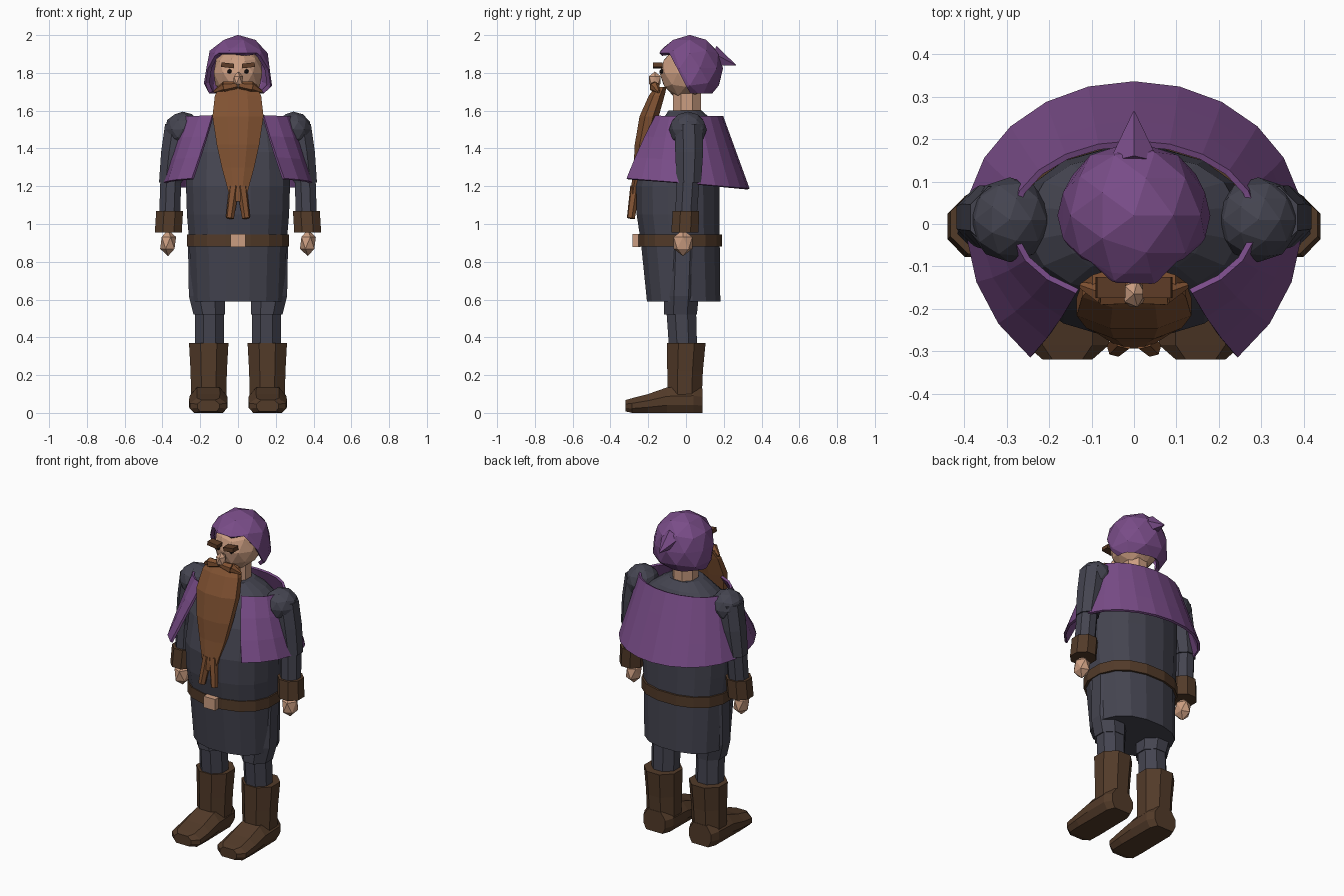
import bpy, bmesh, math
from mathutils import Vector, Matrix

if "Cube" in bpy.data.objects:
    bpy.data.objects.remove(bpy.data.objects["Cube"])


def material(name, rgb):
    m = bpy.data.materials.new(name)
    m.diffuse_color = (*rgb, 1)
    m.use_nodes = True
    m.node_tree.nodes["Principled BSDF"].inputs["Base Color"].default_value = m.diffuse_color
    return m


PURPLE = material("purple_cloth", (0.19, 0.072, 0.245))
SLATE = material("slate_cloth", (0.058, 0.058, 0.08))
LEATHER = material("brown_leather", (0.085, 0.043, 0.022))
HAIR = material("ginger_hair", (0.22, 0.085, 0.032))
BROW = material("dark_hair", (0.11, 0.045, 0.02))
SKIN = material("skin", (0.6, 0.34, 0.22))
BLACK = material("eye_dark", (0.02, 0.015, 0.015))


def finish(name, bm, mat):
    bmesh.ops.recalc_face_normals(bm, faces=bm.faces)
    me = bpy.data.meshes.new(name)
    bm.to_mesh(me)
    bm.free()
    me.materials.append(mat)
    ob = bpy.data.objects.new(name, me)
    bpy.context.collection.objects.link(ob)
    return ob


def loft(name, rings, mat, closed=True):
    """Skin a list of point rings; closed rings also get end caps."""
    bm = bmesh.new()
    vs = [[bm.verts.new(p) for p in r] for r in rings]
    n = len(vs[0])
    for a, b in zip(vs, vs[1:]):
        for i in range(n if closed else n - 1):
            j = (i + 1) % n
            bm.faces.new((a[i], a[j], b[j], b[i]))
    if closed:
        bm.faces.new(vs[0])
        bm.faces.new(vs[-1])
    return finish(name, bm, mat)


def ring(cx, cy, z, rx, ry, n=8, power=1.0):
    def f(v):
        return math.copysign(abs(v) ** power, v)
    return [(cx + rx * f(math.cos(a)), cy + ry * f(math.sin(a)), z)
            for a in (2 * math.pi * (i + 0.5) / n for i in range(n))]


def ball(name, loc, size, mat, sub=2):
    bm = bmesh.new()
    bmesh.ops.create_icosphere(bm, subdivisions=sub, radius=1,
                               matrix=Matrix.Translation(loc) @ Matrix.Diagonal((*size, 1)))
    return finish(name, bm, mat)


def tube(name, p, q, r1, r2, mat, n=6):
    p, q = Vector(p), Vector(q)
    d = q - p
    m = Matrix.Translation((p + q) / 2) @ d.to_track_quat('Z', 'Y').to_matrix().to_4x4()
    bm = bmesh.new()
    bmesh.ops.create_cone(bm, cap_ends=True, segments=n, radius1=r1, radius2=r2,
                          depth=d.length, matrix=m)
    return finish(name, bm, mat)


def box(name, loc, size, mat, tilt=0):
    bm = bmesh.new()
    bmesh.ops.create_cube(bm, size=1, matrix=Matrix.Translation(loc)
                          @ Matrix.Rotation(tilt, 4, 'Y') @ Matrix.Diagonal((*size, 1)))
    return finish(name, bm, mat)


def thicken(ob, t, offset=-1):
    mod = ob.modifiers.new("thickness", 'SOLIDIFY')
    mod.thickness = t
    mod.offset = offset


# Tunic: height, half width, front y, back y
TUNIC = [(0.59, 0.25, -0.21, 0.185), (0.9, 0.262, -0.242, 0.182), (1.05, 0.275, -0.265, 0.182),
         (1.2, 0.28, -0.268, 0.182), (1.38, 0.275, -0.225, 0.18), (1.5, 0.25, -0.165, 0.165),
         (1.56, 0.17, -0.12, 0.13), (1.6, 0.1, -0.095, 0.085)]
loft("tunic", [ring(0, (f + b) / 2, z, w, (b - f) / 2, 16, 0.88) for z, w, f, b in TUNIC], SLATE)
loft("belt", [ring(0, -0.03, z, 0.275, 0.224, 16, 0.88) for z in (0.88, 0.945)], LEATHER)
box("buckle", (0, -0.262, 0.912), (0.08, 0.04, 0.07), SKIN)

# Short cape, open at the front
cape_rows = []
for k in range(4):
    t = k / 3
    row = []
    end = math.radians(152 - 10 * t)
    for i in range(19):
        a = -end + 2 * end * i / 18
        c = math.cos(a)
        ry = 0.185 + 0.14 * t if c > 0 else 0.185 + 0.215 * t
        row.append(((0.285 + 0.105 * t) * math.sin(a), 0.005 + ry * c,
                    1.57 - t * (0.355 + 0.03 * c)))
    cape_rows.append(row)
thicken(loft("cape", cape_rows, PURPLE, closed=False), 0.014, 0)

# Head
loft("neck", [ring(0, 0.005, z, 0.075, 0.08) for z in (1.55, 1.72)], SKIN)
ball("head", (0, 0, 1.8), (0.135, 0.14, 0.14), SKIN)
ball("nose", (0, -0.165, 1.762), (0.03, 0.036, 0.045), SKIN, 1)

# Hood: sphere with a face opening and an open bottom
C = Vector((0, 0.02, 1.825))
bm = bmesh.new()
bmesh.ops.create_icosphere(bm, subdivisions=3 - 1, radius=0.176, matrix=Matrix.Translation(C))


def cut(co, no, clear=False):
    bmesh.ops.bisect_plane(bm, geom=bm.verts[:] + bm.edges[:] + bm.faces[:], plane_co=co,
                           plane_no=no, clear_outer=clear)


slant_co, slant_no = Vector((0, -0.045, 1.82)), Vector((0, -0.21, -0.11)).normalized()
brim_co, brim_no = Vector((0, -0.12, 1.905)), Vector((0, 0, -1))
cut((0, 0, 1.692), (0, 0, -1), True)
cut(slant_co, slant_no)
cut(brim_co, brim_no)
opening = [f for f in bm.faces
           if (f.calc_center_median() - slant_co).dot(slant_no) > 0
           and (f.calc_center_median() - brim_co).dot(brim_no) > 0]
bmesh.ops.delete(bm, geom=opening, context='FACES')
for v in bm.verts:
    k = max(0, (C.z - v.co.z) / 0.133)
    v.co.x *= 1 + 0.42 * k * k
    v.co.y = C.y + (v.co.y - C.y) * (1 + 0.15 * k * k)
    if v.co.y < -0.1:
        v.co.y -= 0.012
thicken(finish("hood", bm, PURPLE), 0.022)
tube("hood_tip", (0, 0.14, 1.885), (0, 0.265, 1.84), 0.062, 0.002, PURPLE, 5)

# Beard: height, half width, front y, back y
BEARD = [(1.725, 0.1, -0.165, -0.1), (1.68, 0.125, -0.2, -0.11), (1.57, 0.138, -0.25, -0.14),
         (1.42, 0.115, -0.275, -0.18), (1.3, 0.088, -0.28, -0.21), (1.17, 0.052, -0.295, -0.25),
         (1.12, 0.04, -0.295, -0.262)]
loft("beard", [ring(0, (f + b) / 2, z, w * 1.06, (b - f) / 2, 8) for z, w, f, b in BEARD], HAIR)

for s, side in ((-1, "left"), (1, "right")):
    # Face details
    ball(side + "_eye", (s * 0.045, -0.128, 1.808), (0.013, 0.013, 0.013), BLACK, 1)
    box(side + "_eyebrow", (s * 0.055, -0.15, 1.84), (0.068, 0.05, 0.024), BROW, -s * 0.12)
    tube(side + "_moustache", (s * 0.005, -0.172, 1.735), (s * 0.075, -0.165, 1.725),
         0.018, 0.03, HAIR)
    tube(side + "_moustache_end", (s * 0.07, -0.165, 1.727), (s * 0.125, -0.145, 1.7),
         0.028, 0.008, HAIR)
    tube(side + "_beard_strand", (s * 0.02, -0.268, 1.2), (s * 0.043, -0.292, 1.03),
         0.028, 0.022, HAIR)

    # Arm
    ball(side + "_shoulder", (s * 0.293, 0.01, 1.5), (0.097, 0.1, 0.095), SLATE)
    loft(side + "_upper_arm", [ring(s * 0.312, 0.015, 1.53, 0.08, 0.08),
                               ring(s * 0.335, 0.017, 1.38, 0.078, 0.08),
                               ring(s * 0.357, 0.015, 1.22, 0.066, 0.07)], SLATE)
    loft(side + "_forearm", [ring(s * 0.355, 0.012, 1.25, 0.06, 0.066),
                             ring(s * 0.362, 0, 1.04, 0.06, 0.062)], SLATE)
    loft(side + "_cuff", [ring(s * 0.362, 0, 1.07, 0.077, 0.076),
                          ring(s * 0.369, -0.006, 0.955, 0.077, 0.078)], LEATHER)
    ball(side + "_hand", (s * 0.37, -0.016, 0.9), (0.047, 0.058, 0.07), SKIN, 1)

    # Leg
    loft(side + "_thigh", [ring(s * 0.165, -0.015, 0.9, 0.108, 0.1),
                           ring(s * 0.165, -0.025, 0.62, 0.103, 0.1),
                           ring(s * 0.152, -0.03, 0.52, 0.09, 0.095)], SLATE)
    loft(side + "_shin", [ring(s * 0.152, -0.025, 0.54, 0.083, 0.085),
                          ring(s * 0.152, -0.015, 0.33, 0.083, 0.08)], SLATE)

    # Boot: shaft, then foot sections of y, half width, height
    loft(side + "_boot_shaft", [ring(s * 0.155, 0.002, 0.37, 0.113, 0.11),
                                ring(s * 0.155, -0.005, 0.22, 0.104, 0.102),
                                ring(s * 0.155, -0.008, 0.06, 0.1, 0.098)], LEATHER)
    FOOT = [(0.087, 0.075, 0.13), (0.04, 0.098, 0.14), (-0.1, 0.1, 0.135),
            (-0.2, 0.102, 0.1), (-0.285, 0.098, 0.078), (-0.32, 0.058, 0.06)]
    sections = []
    for y, w, h in FOOT:
        half = [(w * 0.75, 0.0), (w, h * 0.3), (w, h * 0.65), (w * 0.6, h)]
        pts = half + [(-x, z) for x, z in reversed(half)]
        sections.append([(s * 0.157 + x, y, z + (0.008 if y < -0.3 else 0)) for x, z in pts])
    loft(side + "_boot_foot", sections, LEATHER)
